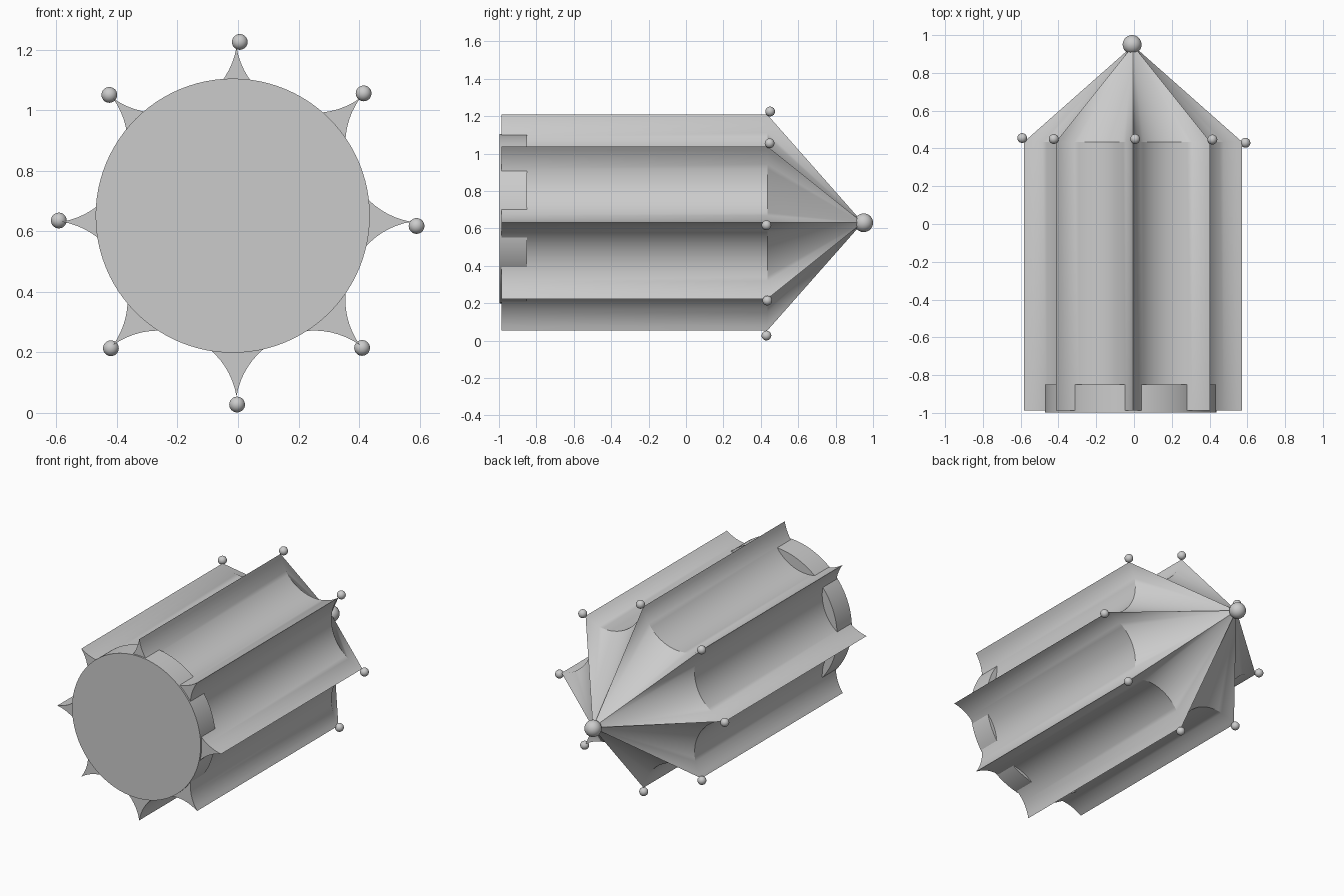
import bpy, bmesh
from math import sin, cos, pi, radians
from mathutils import Vector

cube = bpy.data.objects.get("Cube")
if cube:
    bpy.data.objects.remove(cube, do_unlink=True)

grey = bpy.data.materials.new("plain grey")
grey.use_nodes = True
colour = (0.6, 0.6, 0.6, 1)
grey.diffuse_color = colour
grey.node_tree.nodes["Principled BSDF"].inputs["Base Color"].default_value = colour


def finish(obj, name):
    obj.name = name
    obj.data.materials.append(grey)
    bpy.ops.object.select_all(action="DESELECT")
    obj.select_set(True)
    bpy.context.view_layer.objects.active = obj
    bpy.ops.object.shade_smooth_by_angle(angle=radians(30))


def ball(name, location, radius):
    bpy.ops.mesh.primitive_uv_sphere_add(segments=32, ring_count=16, radius=radius, location=location)
    finish(bpy.context.object, name)


# Fluted body: eight points joined by concave arcs
FINS, STEPS = 8, 20
TIP, BEND = 0.577, radians(58)
CX, CZ = -0.005, 0.631
FRONT, SHOULDER, APEX = -0.987, 0.435, 0.945
half = pi / FINS
arc_radius = TIP * sin(half) / sin(BEND)
arc_centre = TIP * cos(half) + arc_radius * cos(BEND)

profile = []
for fin in range(FINS):
    middle = (2 * fin + 1) * half
    for step in range(STEPS):
        t = BEND * (2 * step / STEPS - 1)
        along = arc_centre - arc_radius * cos(t)
        across = arc_radius * sin(t)
        profile.append((CX + along * cos(middle) - across * sin(middle),
                        CZ + along * sin(middle) + across * cos(middle)))

bm = bmesh.new()
front = [bm.verts.new((x, FRONT, z)) for x, z in profile]
back = [bm.verts.new((x, SHOULDER, z)) for x, z in profile]
point = bm.verts.new((CX, APEX, CZ))
bm.faces.new(front)
for i in range(len(profile)):
    j = (i + 1) % len(profile)
    bm.faces.new((front[i], front[j], back[j], back[i]))
    bm.faces.new((back[i], back[j], point))
bmesh.ops.recalc_face_normals(bm, faces=bm.faces)
mesh = bpy.data.meshes.new("fluted_body")
bm.to_mesh(mesh)
bm.free()
body = bpy.data.objects.new("fluted_body", mesh)
bpy.context.collection.objects.link(body)
finish(body, "fluted_body")

# Round plate closing the front end
bpy.ops.mesh.primitive_cylinder_add(vertices=96, radius=0.453, depth=0.148,
                                    location=(-0.0175, -0.924, 0.651),
                                    rotation=(pi / 2, 0, 0))
finish(bpy.context.object, "front_disc")

# Small balls on the shoulder points, each set slightly unevenly
tips = [(0.59, 0.43, 0.617), (0.415, 0.447, 1.055), (0.006, 0.45, 1.225),
        (-0.425, 0.45, 1.05), (-0.592, 0.455, 0.635), (-0.42, 0.44, 0.213),
        (-0.003, 0.43, 0.027), (0.41, 0.435, 0.214)]
for number, place in enumerate(tips, 1):
    ball(f"tip_ball_{number}", Vector(place), 0.026)

# Larger ball on the apex
ball("apex_ball", (-0.01, 0.95, 0.63), 0.05)
